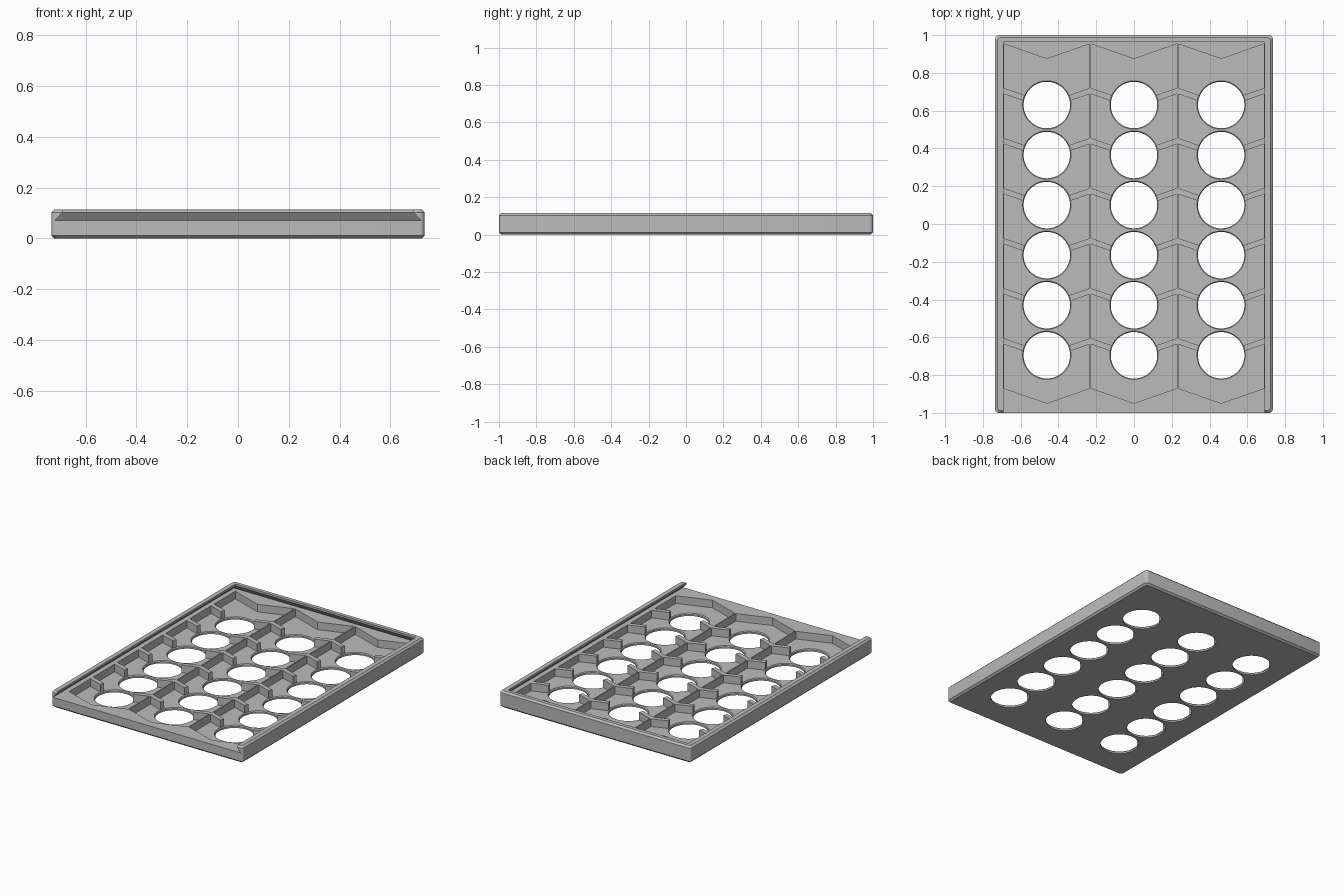
import bpy
import bmesh
import math

cube = bpy.data.objects.get("Cube")
if cube:
    bpy.data.objects.remove(cube, do_unlink=True)

HX, HY, HEIGHT = 0.735, 1.0, 0.115   # outer half sizes and height
EDGE = 0.012                         # edge chamfer
CHANNEL, LIP = 0.07, 0.102           # lid channel floor and lip heights
FLOOR = 0.017
PITCH_X, PITCH_Y = 0.4615, 0.265

grey = bpy.data.materials.new("plain grey")
grey.use_nodes = True
colour = (0.5, 0.5, 0.5, 1)
grey.diffuse_color = colour
grey.node_tree.nodes["Principled BSDF"].inputs["Base Color"].default_value = colour


def loft(bm, rings):
    """Closed solid through matching rings of points, bottom to top."""
    loops = [[bm.verts.new(p) for p in ring] for ring in rings]
    n = len(loops[0])
    bm.faces.new(loops[0][::-1])
    bm.faces.new(loops[-1])
    for low, high in zip(loops, loops[1:]):
        for i in range(n):
            j = (i + 1) % n
            bm.faces.new((low[i], low[j], high[j], high[i]))


def rounded_ring(hx, hy, z, r=0.02, steps=4):
    points = []
    for k, (sx, sy) in enumerate([(1, 1), (-1, 1), (-1, -1), (1, -1)]):
        for i in range(steps + 1):
            a = math.pi / 2 * (k + i / steps)
            points.append((sx * (hx - r) + r * math.cos(a),
                           sy * (hy - r) + r * math.sin(a), z))
    return points


def make_object(name, bm):
    bmesh.ops.recalc_face_normals(bm, faces=bm.faces)
    mesh = bpy.data.meshes.new(name)
    bm.to_mesh(mesh)
    bm.free()
    mesh.materials.append(grey)
    obj = bpy.data.objects.new(name, mesh)
    bpy.context.collection.objects.link(obj)
    return obj


# Tray block with chamfered top and bottom edges
bm = bmesh.new()
loft(bm, [rounded_ring(HX - inset, HY - inset, z) for inset, z in
          [(EDGE, 0), (0, EDGE), (0, HEIGHT - EDGE), (EDGE, HEIGHT)]])
tray = make_object("tray", bm)

# Dovetail channel for a sliding lid, open at the front
bm = bmesh.new()
rings = []
for x, y, z in [(0.722, 0.987, CHANNEL), (0.692, 0.963, LIP), (0.692, 0.963, 0.15)]:
    rings.append([(-x, -1.1, z), (x, -1.1, z), (x, y, z), (-x, y, z)])
loft(bm, rings)
lid_cutter = make_object("lid_channel_cutter", bm)

# Chevron pockets, three columns of seven
bm = bmesh.new()
half, length, drop = 0.2265, 0.233, 0.079
for col in (-1, 0, 1):
    for row in range(7):
        x, top = col * PITCH_X, 0.953 - row * PITCH_Y
        outline = [(x - half, top), (x - half, top - length),
                   (x, top - length - drop), (x + half, top - length),
                   (x + half, top), (x, top - drop)]
        loft(bm, [[(px, py, z) for px, py in outline] for z in (FLOOR, 0.085)])
pocket_cutter = make_object("pocket_cutter", bm)

# Round openings through floor and ribs, three columns of six
bm = bmesh.new()
for col in (-1, 0, 1):
    for row in range(6):
        cx, cy = col * PITCH_X, 0.63 - row * PITCH_Y
        rings = []
        for r, z in [(0.123, -0.02), (0.123, 0.011), (0.128, FLOOR), (0.128, 0.09)]:
            rings.append([(cx + r * math.cos(math.tau * i / 64),
                           cy + r * math.sin(math.tau * i / 64), z) for i in range(64)])
        loft(bm, rings)
hole_cutter = make_object("hole_cutter", bm)

# Carve the tray, then drop the cutters
cutters = [lid_cutter, pocket_cutter, hole_cutter]
for cutter in cutters:
    cutter.hide_render = True
    mod = tray.modifiers.new(cutter.name, "BOOLEAN")
    mod.operation = "DIFFERENCE"
    mod.solver = "EXACT"
    mod.object = cutter
bpy.context.view_layer.update()
carved = bpy.data.meshes.new_from_object(
    tray.evaluated_get(bpy.context.evaluated_depsgraph_get()))
tray.modifiers.clear()
tray.data = carved
for cutter in cutters:
    bpy.data.objects.remove(cutter, do_unlink=True)
carved.materials.clear()
carved.materials.append(grey)

# Smooth the round walls, keep the edges crisp
for obj in bpy.context.selected_objects:
    obj.select_set(False)
tray.select_set(True)
bpy.context.view_layer.objects.active = tray
bpy.ops.object.shade_smooth_by_angle(angle=math.radians(24))
